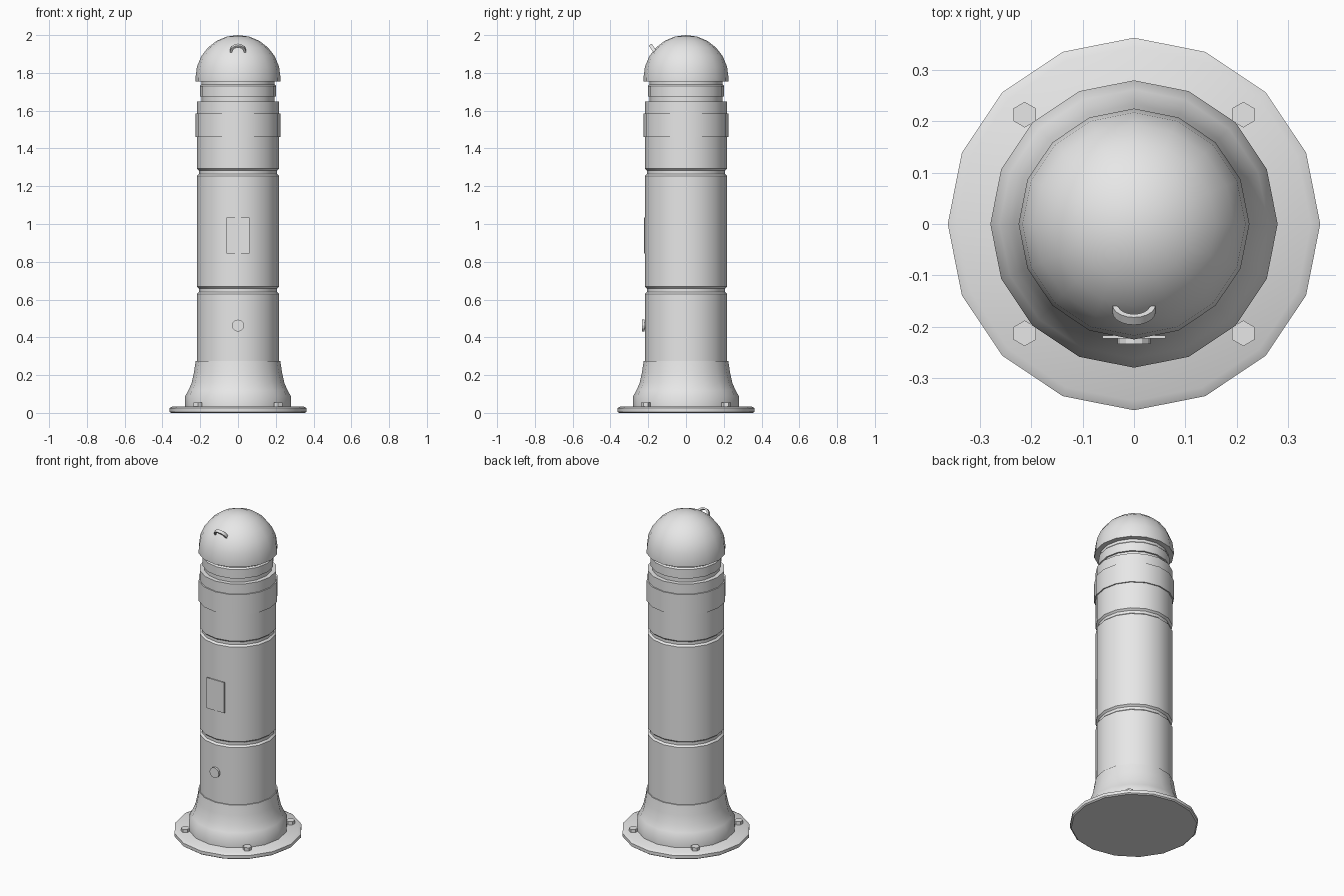
import bpy, bmesh, math
from mathutils import Vector

if "Cube" in bpy.data.objects:
    bpy.data.objects.remove(bpy.data.objects["Cube"])

grey = bpy.data.materials.new("light grey")
grey.diffuse_color = (0.8, 0.8, 0.8, 1)
grey.use_nodes = True
grey.node_tree.nodes["Principled BSDF"].inputs["Base Color"].default_value = grey.diffuse_color


def finish(name, bm, smooth=True):
    bmesh.ops.recalc_face_normals(bm, faces=bm.faces)
    me = bpy.data.meshes.new(name)
    bm.to_mesh(me)
    bm.free()
    ob = bpy.data.objects.new(name, me)
    bpy.context.collection.objects.link(ob)
    me.materials.append(grey)
    if smooth:
        bpy.ops.object.select_all(action='DESELECT')
        ob.select_set(True)
        bpy.context.view_layer.objects.active = ob
        bpy.ops.object.shade_smooth_by_angle(angle=math.radians(35))
    return ob


def lathe(name, profile, n=16):
    """Closed 16-sided turned solid from (radius, z) points."""
    bm = bmesh.new()
    rings = []
    for r, z in profile:
        if r == 0:
            rings.append([bm.verts.new((0, 0, z))])
        else:
            rings.append([bm.verts.new((r * math.cos(2 * math.pi * i / n),
                                        r * math.sin(2 * math.pi * i / n), z)) for i in range(n)])
    for a, b in zip(rings, rings[1:]):
        for i in range(n):
            j = (i + 1) % n
            if len(b) == 1:
                bm.faces.new((a[i], a[j], b[0]))
            else:
                bm.faces.new((a[i], a[j], b[j], b[i]))
    for ring in (rings[0], rings[-1]):
        if len(ring) > 1:
            bm.faces.new(ring)
    return finish(name, bm)


def prism(name, sides, r, centre, depth, axis, start=0.0):
    """Short bolt-like prism growing from centre along z or -y."""
    bm = bmesh.new()
    c = Vector(centre)
    loops = []
    for d in (0, depth):
        loop = []
        for i in range(sides):
            a = start + 2 * math.pi * i / sides
            u, v = r * math.cos(a), r * math.sin(a)
            off = Vector((u, v, d)) if axis == 'z' else Vector((u, -d, v))
            loop.append(bm.verts.new(c + off))
        loops.append(loop)
    for i in range(sides):
        j = (i + 1) % sides
        bm.faces.new((loops[0][i], loops[0][j], loops[1][j], loops[1][i]))
    for loop in loops:
        bm.faces.new(loop)
    return finish(name, bm, False)


# Ground flange and flared foot
lathe("base_flange", [(.355, 0), (.363, .006), (.363, .025), (.345, .035)])
lathe("flared_foot", [(.28, .03), (.28, .088), (.262, .12), (.245, .16),
                      (.233, .215), (.224, .275), (.2, .275)])

# Post with two joint grooves and a stepped neck
lathe("post", [(.218, .1), (.218, .63), (.207, .64), (.207, .658), (.218, .668),
               (.218, 1.255), (.207, 1.265), (.207, 1.283), (.218, 1.293),
               (.218, 1.648), (.192, 1.648), (.192, 1.675), (.202, 1.675),
               (.202, 1.73), (.194, 1.738), (.194, 1.77)])

# Band around the upper section
lathe("upper_band", [(.21, 1.46), (.225, 1.46), (.225, 1.585), (.21, 1.585)])

# Domed cap
dome = [(.2, 1.755), (.225, 1.755)]
for k in range(7):
    t = math.radians(15 * k)
    dome.append((.225 * math.cos(t) if k < 6 else 0, 1.775 + .225 * math.sin(t)))
lathe("dome_cap", dome)

# Flange bolts
for sx in (-1, 1):
    for sy in (-1, 1):
        prism("flange_bolt", 6, .025, (.213 * sx, .213 * sy, .03), .025, 'z', math.pi / 2)

# Front button: shank and head
prism("button_shank", 12, .02, (0, -.2, .462), .025, 'y')
prism("button_head", 12, .032, (0, -.221, .462), .013, 'y')

# Front plate
bm = bmesh.new()
bmesh.ops.create_cube(bm, size=1)
for v in bm.verts:
    v.co = Vector((v.co.x * .122, -.220 + v.co.y * .006, .94 + v.co.z * .19))
finish("front_plate", bm, False)

# Lifting eye on the dome: half ring of rectangular section with sunk legs
bm = bmesh.new()
centre = Vector((0, -.165, 1.915))
out = Vector((0, -.58, .815)).normalized()
side = Vector((1, 0, 0))
thick = out.cross(side)
path = [(1, -.02)] + [(math.cos(math.pi * i / 10), None) for i in range(11)] + [(-1, -.02)]
sections = []
for i, (cx, drop) in enumerate(path):
    sn = math.sqrt(max(0, 1 - cx * cx))
    sec = []
    for r, w in ((.031, -.009), (.042, -.009), (.042, .009), (.031, .009)):
        h = drop if drop is not None else r * sn
        sec.append(bm.verts.new(centre + side * (r * cx) + out * h + thick * w))
    sections.append(sec)
for a, b in zip(sections, sections[1:]):
    for i in range(4):
        j = (i + 1) % 4
        bm.faces.new((a[i], a[j], b[j], b[i]))
bm.faces.new(sections[0])
bm.faces.new(sections[-1])
finish("lifting_eye", bm)
